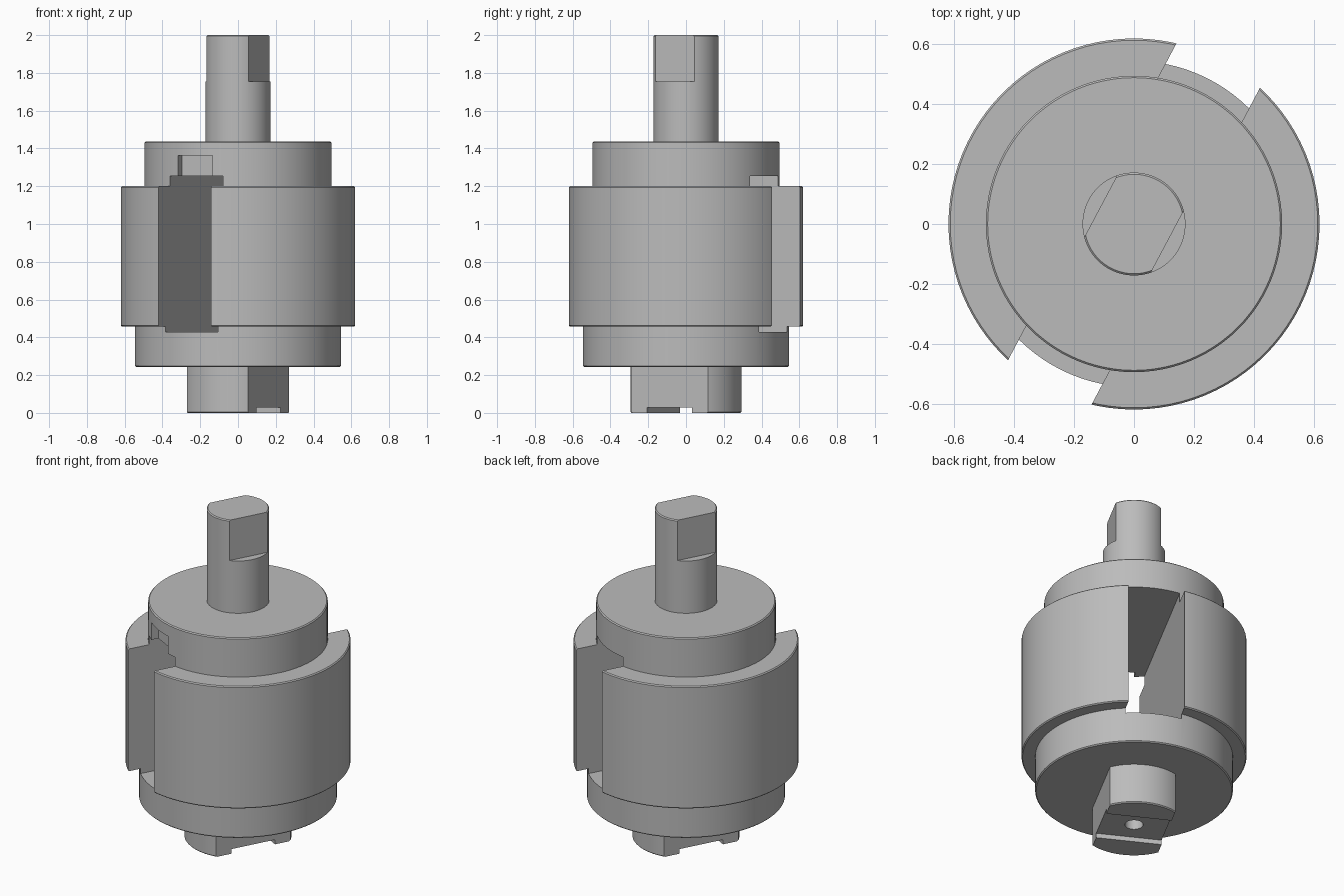
import bpy, bmesh, math
from mathutils import Matrix, Vector

cube = bpy.data.objects.get("Cube")
if cube:
    bpy.data.objects.remove(cube, do_unlink=True)

steel = bpy.data.materials.new("grey_steel")
steel.use_nodes = True
COLOUR = (0.5, 0.5, 0.5, 1)
steel.diffuse_color = COLOUR
steel.node_tree.nodes["Principled BSDF"].inputs["Base Color"].default_value = COLOUR

# Local frame of the machined features: X across the slot, Y along it
TURN = Matrix.Rotation(math.radians(-28), 4, 'Z')
STEPS = 96
CH = 0.006  # edge chamfer


def make_object(name, bm):
    bmesh.ops.recalc_face_normals(bm, faces=bm.faces)
    mesh = bpy.data.meshes.new(name)
    bm.to_mesh(mesh)
    bm.free()
    obj = bpy.data.objects.new(name, mesh)
    bpy.context.collection.objects.link(obj)
    mesh.materials.append(steel)
    return obj


def turned(name, profile):
    """Solid of revolution from (radius, height) points, starting and ending on the axis."""
    bm = bmesh.new()
    verts = [bm.verts.new((r, 0, z)) for r, z in profile]
    edges = [bm.edges.new(pair) for pair in zip(verts, verts[1:])]
    bmesh.ops.spin(bm, geom=verts + edges, cent=(0, 0, 0), axis=(0, 0, 1),
                   angle=math.tau, steps=STEPS, use_merge=True)
    bmesh.ops.remove_doubles(bm, verts=bm.verts, dist=1e-5)
    return make_object(name, bm)


def box(x, y, z):
    """Cutter spanning the (min, max) pairs in the turned frame."""
    bm = bmesh.new()
    spans = (x, y, z)
    size = [b - a for a, b in spans]
    mid = Vector([(a + b) / 2 for a, b in spans])
    bmesh.ops.create_cube(bm, size=1, matrix=TURN @ Matrix.Translation(mid)
                          @ Matrix.Diagonal((*size, 1)))
    return make_object("cutter", bm)


def cut(obj, cutters):
    bpy.context.view_layer.objects.active = obj
    for cutter in cutters:
        mod = obj.modifiers.new("cut", 'BOOLEAN')
        mod.operation = 'DIFFERENCE'
        mod.solver = 'EXACT'
        mod.object = cutter
        bpy.ops.object.modifier_apply(modifier=mod.name)
        bpy.data.objects.remove(cutter, do_unlink=True)


def finish(obj):
    bpy.ops.object.select_all(action='DESELECT')
    obj.select_set(True)
    bpy.context.view_layer.objects.active = obj
    bpy.ops.object.shade_smooth_by_angle(angle=math.radians(25))


def drum(r, low, high):
    """Outline of one chamfered step."""
    return [(r - CH, low), (r, low + CH), (r, high - CH), (r - CH, high)]


def flats(distance, low, high):
    """Pair of cutters that leave two parallel flats."""
    return [box((distance, 1), (-1, 1), (low, high)),
            box((-1, -distance), (-1, 1), (low, high))]


# Stepped housing with a through slot and a shallow key pocket at the front
housing = turned("housing", [(0, 0.243), *drum(0.545, 0.243, 0.46)[:2], (0.545, 0.457),
                             *drum(0.62, 0.457, 1.2), (0.495, 1.2),
                             *drum(0.495, 1.2, 1.437)[2:], (0, 1.437)])
cut(housing, [box((-0.158, 0.158), (-1, 1), (0.427, 1.255)),
              box((-0.103, 0.103), (-1, -0.44), (1.2, 1.362))])

# Upper shaft with two flats near its end
shaft = turned("upper_shaft", [(0, 1.437), (0.172, 1.437), *drum(0.172, 1.5, 2)[2:], (0, 2)])
cut(shaft, flats(0.126, 1.755, 2.1))

# Lower tang with flats, a cross groove and a centre hole
tang = turned("lower_tang", [(0, 0), *drum(0.295, 0, 0.2)[:2], (0.295, 0.243), (0, 0.243)])
hole = turned("cutter", [(0, -0.1), (0.05, -0.1), (0.05, 0.12), (0, 0.12)])
cut(tang, flats(0.184, -0.1, 0.4)
    + [box((-1, 1), (-0.135, 0.135), (-0.1, 0.028)), hole])

for part in (housing, shaft, tang):
    finish(part)
